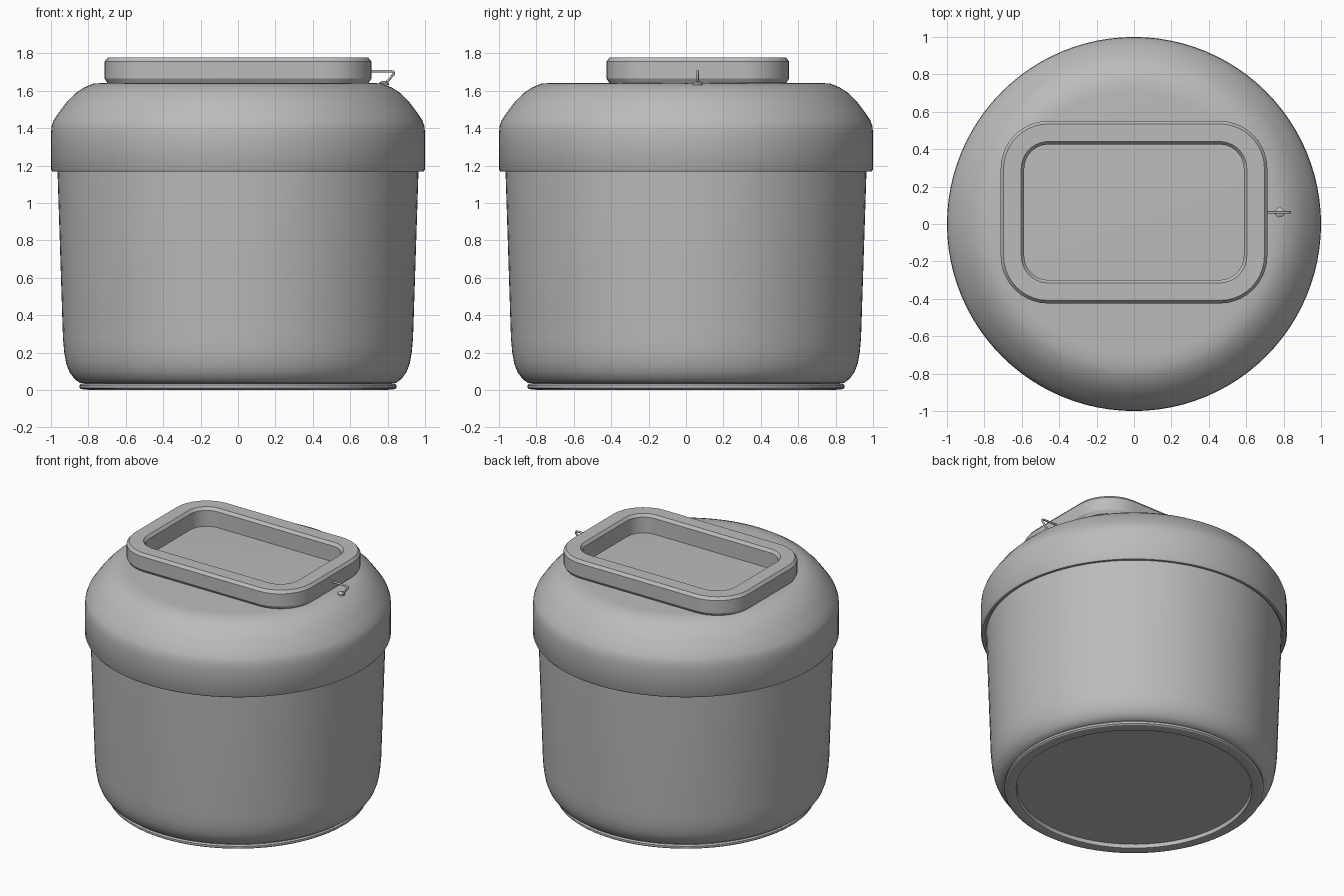
import bpy, bmesh, math
from mathutils import Vector

cube = bpy.data.objects.get("Cube")
if cube:
    bpy.data.objects.remove(cube, do_unlink=True)

# Single grey plastic colour
grey = bpy.data.materials.new("grey_plastic")
grey.use_nodes = True
colour = (0.5, 0.5, 0.5, 1)
grey.diffuse_color = colour
grey.node_tree.nodes["Principled BSDF"].inputs["Base Color"].default_value = colour


def finish(name, bm, angle):
    bmesh.ops.remove_doubles(bm, verts=bm.verts, dist=1e-5)
    bmesh.ops.recalc_face_normals(bm, faces=bm.faces)
    mesh = bpy.data.meshes.new(name)
    bm.to_mesh(mesh)
    bm.free()
    mesh.materials.append(grey)
    obj = bpy.data.objects.new(name, mesh)
    bpy.context.collection.objects.link(obj)
    bpy.ops.object.select_all(action='DESELECT')
    obj.select_set(True)
    bpy.context.view_layer.objects.active = obj
    bpy.ops.object.shade_smooth_by_angle(angle=math.radians(angle))
    return obj


def lathe(name, profile, centre=(0, 0), steps=96, angle=35):
    """Spin a radius/height profile about a vertical axis."""
    bm = bmesh.new()
    verts = [bm.verts.new((r, 0, z)) for r, z in profile]
    edges = [bm.edges.new(pair) for pair in zip(verts, verts[1:])]
    bmesh.ops.spin(bm, geom=verts + edges, cent=(0, 0, 0), axis=(0, 0, 1),
                   angle=math.tau, steps=steps, use_merge=True)
    bmesh.ops.translate(bm, verts=bm.verts, vec=(*centre, 0))
    return finish(name, bm, angle)


def rounded_rect(hx, hy, radius, steps=10):
    points = []
    for i, (sx, sy) in enumerate([(1, 1), (-1, 1), (-1, -1), (1, -1)]):
        for k in range(steps + 1):
            a = math.pi / 2 * (i + k / steps)
            points.append((sx * (hx - radius) + radius * math.cos(a),
                           sy * (hy - radius) + radius * math.sin(a)))
    return points


def rim(name, profile, hx, hy, radius, centre):
    """Carry a closed inset/height profile round a rounded rectangle."""
    bm = bmesh.new()
    loops = [[bm.verts.new((x + centre[0], y + centre[1], z))
              for x, y in rounded_rect(hx - d, hy - d, radius - d)]
             for d, z in profile]
    for a, b in zip(loops, loops[1:] + loops[:1]):
        for i in range(len(a)):
            j = (i + 1) % len(a)
            bm.faces.new((a[i], a[j], b[j], b[i]))
    return finish(name, bm, 25)


# Tub wall with softly rounded lower edge
lathe("tub", [(0.80, 0.035), (0.845, 0.038), (0.875, 0.06), (0.90, 0.095),
              (0.918, 0.14), (0.929, 0.20), (0.936, 0.28), (0.966, 1.20)])

# Foot ring with recessed underside
lathe("foot_ring", [(0.80, 0.037), (0.838, 0.035), (0.847, 0.026), (0.847, 0.012),
                    (0.838, 0.005), (0.785, 0.0), (0.77, 0.004),
                    (0.765, 0.03), (0, 0.03)], angle=30)

# Domed lid with overhanging lip
lathe("lid", [(0, 1.643), (0.71, 1.643), (0.775, 1.638), (0.82, 1.619),
              (0.87, 1.587), (0.915, 1.541), (0.955, 1.488), (0.985, 1.443),
              (0.997, 1.41), (1.0, 1.37), (1.0, 1.18), (0.992, 1.168),
              (0.975, 1.168), (0.96, 1.18)])

# Raised rectangular frame on the lid
rim("lid_frame", [(0, 1.665), (0, 1.757), (0.016, 1.777), (0.11, 1.777),
                  (0.126, 1.757), (0.126, 1.643), (0.014, 1.643)],
    0.713, 0.488, 0.255, (0, 0.063))

# Bent wire catch beside the frame
curve = bpy.data.curves.new("catch_wire", 'CURVE')
curve.dimensions = '3D'
curve.bevel_depth = 0.007
curve.bevel_resolution = 2
curve.use_fill_caps = True
path = [(0.70, 1.705), (0.815, 1.705), (0.832, 1.702), (0.834, 1.69), (0.785, 1.637)]
spline = curve.splines.new('POLY')
spline.points.add(len(path) - 1)
for point, (x, z) in zip(spline.points, path):
    point.co = (x, 0.062, z, 1)
curve.materials.append(grey)
bpy.context.collection.objects.link(bpy.data.objects.new("catch_wire", curve))

# Small seat where the wire meets the lid
lathe("catch_seat", [(0, 1.632), (0.026, 1.632), (0.026, 1.643),
                     (0.012, 1.652), (0, 1.652)], centre=(0.78, 0.062), steps=16)
